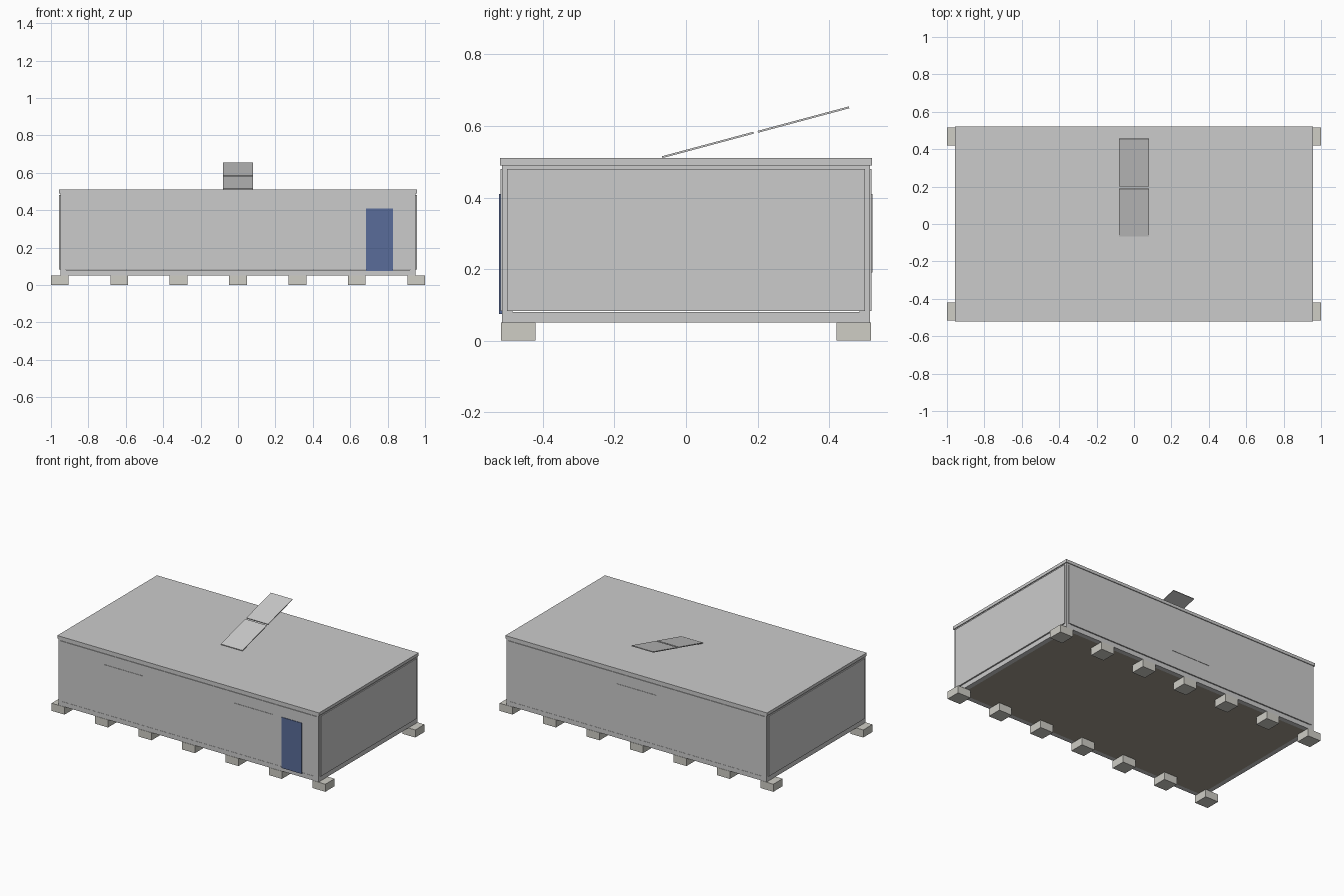
import bpy
from math import radians

if "Cube" in bpy.data.objects:
    bpy.data.objects.remove(bpy.data.objects["Cube"])


def material(name, rgb):
    m = bpy.data.materials.new(name)
    m.diffuse_color = (*rgb, 1)
    m.use_nodes = True
    m.node_tree.nodes["Principled BSDF"].inputs["Base Color"].default_value = m.diffuse_color
    return m


blue = material("door_blue", (0.10, 0.15, 0.32))
brown = material("floor_brown", (0.36, 0.33, 0.27))
stone = material("concrete", (0.62, 0.61, 0.56))


def box(name, x, y, z, mat=None):
    """Axis-aligned box from (min, max) ranges."""
    bpy.ops.mesh.primitive_cube_add(
        size=1, location=[(r[0] + r[1]) / 2 for r in (x, y, z)])
    o = bpy.context.object
    o.name = name
    o.scale = [r[1] - r[0] for r in (x, y, z)]
    bpy.ops.object.transform_apply(location=False, rotation=False, scale=True)
    if mat:
        o.data.materials.append(mat)
    return o


def span(a, b, s):
    return tuple(sorted((a * s, b * s)))


FX, FY = 0.95, 0.515      # outer frame half sizes
T = 0.03                  # frame bar width

# Foundation blocks, seven along each long side
for s in (-1, 1):
    for i in range(7):
        cx = (i - 3) * 0.3175
        box("foundation_block", (cx - 0.0475, cx + 0.0475),
            span(0.421, 0.517, s), (0, 0.05), stone)

# Floor slab inside the base rails
box("floor", (-FX + T, FX - T), (-FY + T, FY - T), (0.05, 0.075), brown)

# Frame rails, corner posts and wall panels
for s in (-1, 1):
    for name, z in (("base_rail", (0.05, 0.08)), ("top_rail", (0.47, 0.495))):
        box("long_" + name, (-FX, FX), span(FY - T, FY, s), z)
        box("end_" + name, span(FX - T, FX, s), (-FY + T, FY - T), z)
    for t in (-1, 1):
        box("corner_post", span(FX - T, FX, s), span(FY - T, FY, t), (0.08, 0.47))
    box("long_wall", (-0.935, 0.935), span(0.495, 0.519, s), (0.083, 0.48))
    box("end_wall", span(0.93, 0.956, s), (-0.5, 0.5), (0.083, 0.48))

# Roof slab
box("roof", (-0.956, 0.956), (-0.52, 0.52), (0.49, 0.51))

# Door and windows, standing just proud of the walls
box("door", (0.685, 0.83), (-0.5225, -0.515), (0.075, 0.41), blue)
for cx, s in ((-0.477, -1), (0.477, -1), (-0.003, 1)):
    box("window", (cx - 0.143, cx + 0.143), span(0.515, 0.5215, s), (0.19, 0.41))

# Tilted roof panels
for cy, cz in ((0.061, 0.547), (0.3285, 0.618)):
    p = box("solar_panel", (-0.079, 0.079), (-0.132, 0.132), (-0.0027, 0.0027))
    p.location = (0, cy, cz)
    p.rotation_euler.x = radians(15)
